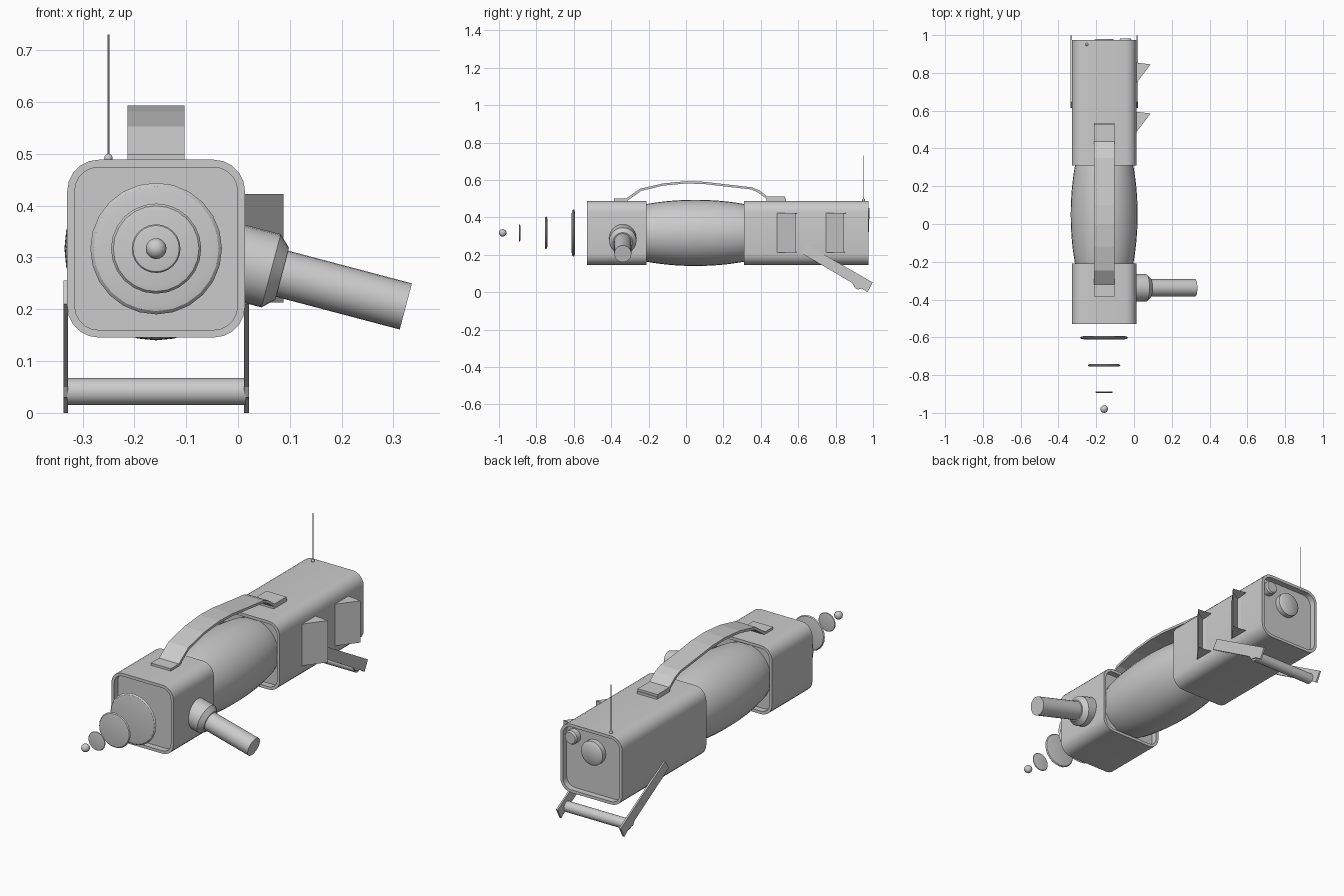
import bpy, bmesh, math
from mathutils import Matrix, Vector

if "Cube" in bpy.data.objects:
    bpy.data.objects.remove(bpy.data.objects["Cube"])

CX, CZ = -0.158, 0.317      # main axis of the device


def finish(name, bm, smooth=True):
    bmesh.ops.recalc_face_normals(bm, faces=bm.faces)
    me = bpy.data.meshes.new(name)
    bm.to_mesh(me)
    bm.free()
    ob = bpy.data.objects.new(name, me)
    bpy.context.collection.objects.link(ob)
    if smooth:
        bpy.ops.object.select_all(action='DESELECT')
        ob.select_set(True)
        bpy.context.view_layer.objects.active = ob
        bpy.ops.object.shade_smooth_by_angle(angle=math.radians(32))
    return ob


def loft(name, loops, smooth=True):
    """Skin a list of equal-sized closed loops and cap both ends."""
    bm = bmesh.new()
    rings = [[bm.verts.new(p) for p in loop] for loop in loops]
    n = len(rings[0])
    for a, b in zip(rings, rings[1:]):
        for i in range(n):
            j = (i + 1) % n
            bm.faces.new((a[i], a[j], b[j], b[i]))
    bm.faces.new(rings[0])
    bm.faces.new(rings[-1])
    return finish(name, bm, smooth)


def lathe(name, profile, origin, axis=(0, 1, 0), n=24):
    """Revolve (radius, distance) pairs around an axis through origin."""
    rot = Vector(axis).to_track_quat('Z', 'Y')
    o = Vector(origin)
    return loft(name, [[o + rot @ Vector((r * math.cos(2 * math.pi * i / n),
                                          r * math.sin(2 * math.pi * i / n), d))
                        for i in range(n)] for r, d in profile])


def ball(name, loc, r):
    bm = bmesh.new()
    bmesh.ops.create_uvsphere(bm, u_segments=16, v_segments=10, radius=r,
                              matrix=Matrix.Translation(loc))
    return finish(name, bm)


def square(half, rad, y, seg=5):
    """Rounded square loop around the main axis at depth y."""
    pts = []
    for q, (sx, sz) in enumerate(((1, 1), (-1, 1), (-1, -1), (1, -1))):
        for k in range(seg + 1):
            a = math.pi / 2 * (q + k / seg)
            pts.append((CX + sx * (half - rad) + rad * math.cos(a), y,
                        CZ + sz * (half - rad) + rad * math.sin(a)))
    return pts


def housing(name, y0, y1, depth=0.03):
    """Rounded box with a recessed panel at both ends."""
    o, i = (0.1715, 0.06), (0.157, 0.046)
    loft(name, [square(*i, y0 + depth), square(*i, y0), square(*o, y0),
                square(*o, y1), square(*i, y1), square(*i, y1 - depth)])


def plate(name, outline, x0, x1):
    """Extrude a (y, z) outline between two x positions."""
    return loft(name, [[(x, y, z) for y, z in outline] for x in (x0, x1)], False)


# Main housings and bulging barrel between them
housing("front_housing", -0.53, -0.21)
housing("rear_housing", 0.31, 0.975)
barrel = []
for k in range(17):
    d = -0.30 + 0.60 * k / 16
    barrel.append((0.177 * math.sqrt(1 - (d / 0.53) ** 2), max(-0.29, min(0.29, d))))
lathe("barrel", barrel, (CX, 0.05, CZ), n=32)

# Floating emitter discs and tip
for k, (y, r, h) in enumerate(((-0.602, 0.127, 0.009), (-0.748, 0.087, 0.007),
                               (-0.89, 0.047, 0.004))):
    lathe(f"emitter_disc_{k + 1}", [(r * 0.83, -h), (r * 0.95, -h * 0.7), (r, 0),
                                    (r * 0.95, h * 0.7), (r * 0.83, h)], (CX, y, CZ))
ball("emitter_tip", (CX, -0.98, CZ), 0.02)

# Side grip with collar, angled down
a = math.radians(14.8)
axis = (math.cos(a), 0, -math.sin(a))
base = Vector((0.0, -0.338, 0.291))
lathe("grip_collar", [(0.073, -0.03), (0.073, 0.066), (0.052, 0.088)], base, axis)
lathe("side_grip", [(0.046, 0.05), (0.046, 0.335)], base, axis)

# Carrying strap: path with thickness
path = [(-0.385, 0.488), (-0.315, 0.488), (-0.24, 0.541), (-0.12, 0.57), (0, 0.581),
        (0.1, 0.578), (0.2, 0.566), (0.35, 0.549), (0.385, 0.533), (0.43, 0.499),
        (0.53, 0.499)]
top = [(y + (0.006 if 0.37 < y < 0.44 else -0.006 if -0.33 < y < -0.2 else 0), z + 0.012)
       for y, z in path]
bm = bmesh.new()
x0, x1 = CX - 0.055, CX + 0.055
secs = [[bm.verts.new(p) for p in ((x0, *b), (x1, *b), (x1, *t), (x0, *t))]
        for b, t in zip(path, top)]
for s, t in zip(secs, secs[1:]):
    for i in range(4):
        j = (i + 1) % 4
        bm.faces.new((s[i], s[j], t[j], t[i]))
bm.faces.new(secs[0])
bm.faces.new(secs[-1])
finish("carry_strap", bm, False)
plate("strap_rear_foot", [(0.43, 0.485), (0.535, 0.485), (0.535, 0.50), (0.43, 0.50)], x0, x1)

# Side scoops, open towards the back
for k, y in enumerate((0.48, 0.74)):
    bm = bmesh.new()
    lo, hi = [[bm.verts.new(p) for p in ((0.008, y, z), (0.088, y + 0.105, z),
                                         (0.008, y + 0.115, z))] for z in (0.213, 0.422)]
    bm.faces.new(lo)
    bm.faces.new(hi)
    for i in range(3):
        f = bm.faces.new((lo[i], lo[(i + 1) % 3], hi[(i + 1) % 3], hi[i]))
        if i == 1:
            mouth = f
    bmesh.ops.recalc_face_normals(bm, faces=bm.faces)
    bmesh.ops.inset_individual(bm, faces=[mouth], thickness=0.012)
    cx = mouth.calc_center_median().x
    for v in mouth.verts:
        v.co.y -= 0.06 if v.co.x < cx else 0.012
    finish(f"side_scoop_{k + 1}", bm, False)

# Rear stand: two arms and a cross bar
arm = [(0.645, 0.255), (0.615, 0.21), (0.888, 0.05), (0.90, 0.03), (0.935, 0.024),
       (0.97, 0.0), (0.998, 0.052)]
plate("stand_arm_left", arm, -0.337, -0.328)
plate("stand_arm_right", arm, 0.012, 0.021)
lathe("stand_bar", [(0.026, 0), (0.026, 0.345)], (-0.33, 0.922, 0.041), (1, 0, 0), 20)

# Antenna
ball("antenna_base", (-0.25, 0.95, 0.492), 0.008)
lathe("antenna", [(0.002, 0), (0.002, 0.243)], (-0.25, 0.95, 0.487), (0, 0, 1), 8)

# Back panel dial and knob
lathe("back_dial", [(0.06, 0), (0.06, 0.025), (0.045, 0.034)], (CX, 0.945, 0.37))
lathe("back_knob", [(0.034, 0), (0.034, 0.03), (0.028, 0.038)], (-0.045, 0.943, 0.42), n=20)
